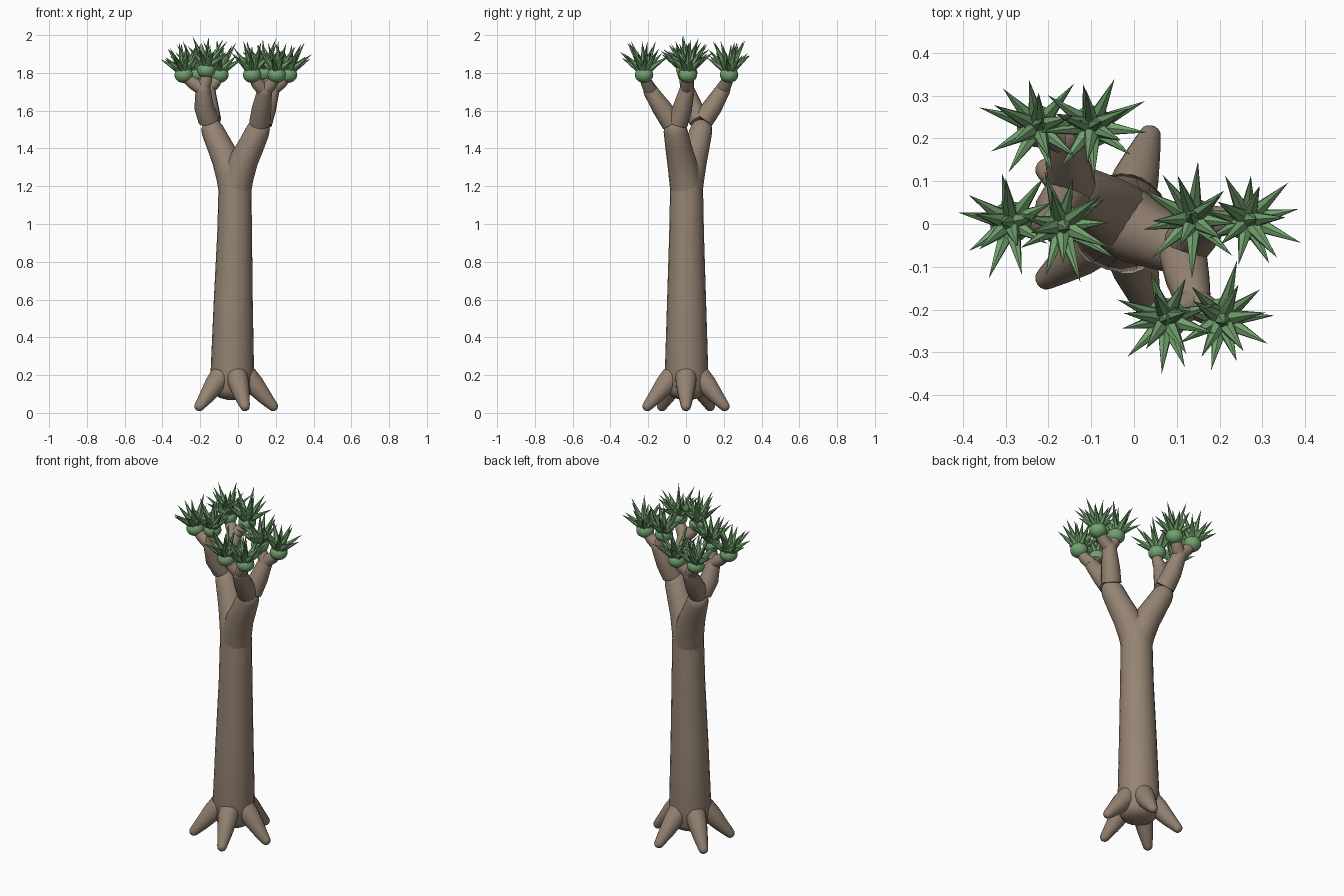
import bpy, bmesh, math, random
from mathutils import Vector

if "Cube" in bpy.data.objects:
    bpy.data.objects.remove(bpy.data.objects["Cube"])

random.seed(4)


def material(name, rgb):
    m = bpy.data.materials.new(name)
    m.diffuse_color = (*rgb, 1)
    m.use_nodes = True
    m.node_tree.nodes["Principled BSDF"].inputs["Base Color"].default_value = m.diffuse_color
    return m


BARK = material("bark brown", (0.30, 0.228, 0.17))
LEAF = material("leaf green", (0.17, 0.36, 0.155))


def finish(bm, name, mat, angle=35):
    bmesh.ops.recalc_face_normals(bm, faces=bm.faces)
    me = bpy.data.meshes.new(name)
    bm.to_mesh(me)
    bm.free()
    me.materials.append(mat)
    ob = bpy.data.objects.new(name, me)
    bpy.context.collection.objects.link(ob)
    bpy.ops.object.select_all(action='DESELECT')
    bpy.context.view_layer.objects.active = ob
    ob.select_set(True)
    bpy.ops.object.shade_smooth_by_angle(angle=math.radians(angle))
    return ob


def add_tube(bm, points, sides=16, round_end=True, round_start=False):
    """Loft rings through (x, y, z, radius) points, with domed or flat ends."""
    pts = [(Vector(p[:3]), p[3]) for p in points]
    dome = [(0.5, 0.87), (0.8, 0.6), (0.97, 0.24)]
    if round_end:
        c, r = pts[-1]
        d = (c - pts[-2][0]).normalized()
        pts += [(c + d * r * a, r * b) for a, b in dome]
    if round_start:
        c, r = pts[0]
        d = (c - pts[1][0]).normalized()
        pts = [(c + d * r * a * 0.5, r * b) for a, b in reversed(dome)] + pts
    rings = []
    for i, (c, r) in enumerate(pts):
        t = (pts[min(i + 1, len(pts) - 1)][0] - pts[max(i - 1, 0)][0]).normalized()
        u = Vector((0, 1, 0)).cross(t).normalized()
        v = t.cross(u)
        rings.append([bm.verts.new(c + r * (u * math.cos(a) + v * math.sin(a)))
                      for a in (k * math.tau / sides for k in range(sides))])
    for a, b in zip(rings, rings[1:]):
        for k in range(sides):
            bm.faces.new((a[k], a[(k + 1) % sides], b[(k + 1) % sides], b[k]))
    bm.faces.new(rings[0])
    bm.faces.new(rings[-1])


def tube(name, points, **kw):
    bm = bmesh.new()
    add_tube(bm, points, **kw)
    return finish(bm, name, BARK)


# Trunk
tube("trunk", [(-0.03, 0.003, 0.12, 0.105), (-0.03, 0.003, 0.22, 0.115),
               (-0.025, 0.003, 0.6, 0.103), (-0.018, 0.003, 0.95, 0.092),
               (-0.016, 0.003, 1.2, 0.087), (-0.016, 0.003, 1.27, 0.082)],
     sides=20, round_start=True)

# Main fork
tube("left_fork", [(-0.016, 0.003, 1.17, 0.085), (-0.032, 0.015, 1.25, 0.083),
                   (-0.062, 0.036, 1.34, 0.076), (-0.10, 0.06, 1.42, 0.067),
                   (-0.135, 0.08, 1.495, 0.06)])
tube("right_fork", [(-0.016, 0.003, 1.17, 0.085), (0.0, -0.008, 1.25, 0.083),
                    (0.032, -0.025, 1.34, 0.076), (0.072, -0.042, 1.42, 0.069),
                    (0.106, -0.056, 1.495, 0.063)])

# Roots
for k in range(5):
    a = k * math.tau / 5
    path = [(0.075, 0.195, 0.058), (0.115, 0.15, 0.054), (0.17, 0.085, 0.04),
            (0.215, 0.036, 0.027)]
    tube(f"root_{k + 1}", [(-0.03 + d * math.cos(a), d * math.sin(a), z, r)
                           for d, z, r in path], sides=14)


def leaf_head(name, base, tip_dir):
    """Round crown with a burst of pointed leaves."""
    bm = bmesh.new()
    bmesh.ops.create_icosphere(bm, subdivisions=3, radius=0.049)
    bmesh.ops.scale(bm, verts=bm.verts, vec=(1, 1, 0.88))
    bmesh.ops.translate(bm, verts=bm.verts, vec=base)
    finish(bm, name + "_crown", LEAF)

    bm = bmesh.new()
    turn = random.uniform(0, 0.7)
    start = base + Vector((0, 0, 0.012))
    rows = [(9, 38, 0.155), (5, 60, 0.175), (1, 86, 0.16)]
    for count, elevation, length in rows:
        for k in range(count):
            yaw = turn + k * math.tau / count + random.uniform(-0.14, 0.14)
            el = math.radians(elevation + random.uniform(-7, 8))
            ln = length * random.uniform(0.88, 1.1)
            d = Vector((math.cos(yaw) * math.cos(el), math.sin(yaw) * math.cos(el),
                        math.sin(el)))
            d = (d + tip_dir * 0.1).normalized()
            u = d.cross(Vector((math.sin(yaw), -math.cos(yaw), 0))).normalized()
            v = d.cross(u)
            root = start + d * 0.022
            ring = [bm.verts.new(root + 0.021 * (u * math.cos(t) + v * math.sin(t)))
                    for t in (j * math.tau / 6 for j in range(6))]
            tip = bm.verts.new(start + d * ln)
            for j in range(6):
                bm.faces.new((ring[j], ring[(j + 1) % 6], tip))
            bm.faces.new(ring)
    finish(bm, name + "_leaves", LEAF, angle=20)


# Boughs: start, middle, end, then two head positions each
boughs = {
    "back_left": [(-0.145, 0.09, 1.55), (-0.155, 0.14, 1.62), (-0.16, 0.195, 1.71),
                  (-0.225, 0.228, 1.79), (-0.098, 0.228, 1.79)],
    "front_left": [(-0.155, 0.07, 1.55), (-0.18, 0.035, 1.62), (-0.185, 0.005, 1.71),
                   (-0.288, 0.004, 1.79), (-0.168, -0.003, 1.815)],
    "back_right": [(0.125, -0.045, 1.535), (0.15, -0.02, 1.61), (0.18, 0.005, 1.71),
                   (0.138, 0.012, 1.80), (0.265, 0.01, 1.79)],
    "front_right": [(0.115, -0.075, 1.535), (0.125, -0.125, 1.61), (0.14, -0.185, 1.70),
                    (0.075, -0.222, 1.79), (0.205, -0.222, 1.79)],
}
for name, (p0, p1, p2, *heads) in boughs.items():
    tube(name + "_bough", [(*p0, 0.056), (*p1, 0.052), (*p2, 0.04)])
    for i, h in enumerate(heads):
        end, head = Vector(p2), Vector(h)
        out = Vector((head.x - end.x, head.y - end.y, 0)).normalized()
        mid = end.lerp(head, 0.5) + out * 0.008
        twig = f"{name}_twig_{i + 1}"
        tube(twig, [(*(end - out * 0.005), 0.038), (*mid, 0.032), (*head, 0.026)], sides=12)
        leaf_head(f"{name}_head_{i + 1}", head, out)
